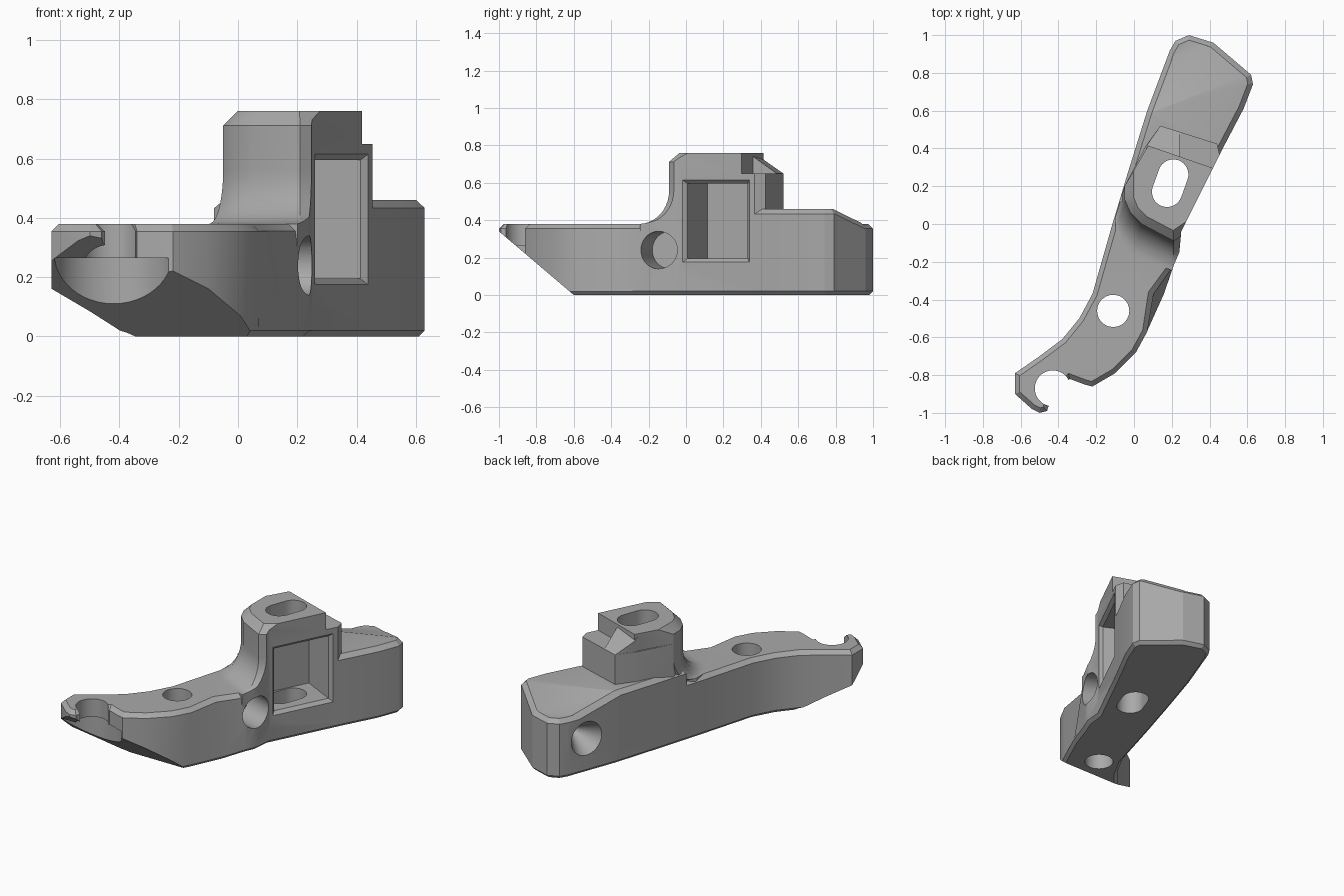
import bpy, bmesh, math
from mathutils import Vector

cube = bpy.data.objects.get("Cube")
if cube:
    bpy.data.objects.remove(cube)

grey = bpy.data.materials.new("mid_grey")
grey.use_nodes = True
grey.diffuse_color = (0.4, 0.4, 0.4, 1)
grey.node_tree.nodes["Principled BSDF"].inputs["Base Color"].default_value = (0.4, 0.4, 0.4, 1)


def to_object(name, bm):
    bmesh.ops.recalc_face_normals(bm, faces=bm.faces)
    mesh = bpy.data.meshes.new(name)
    bm.to_mesh(mesh)
    bm.free()
    mesh.materials.append(grey)
    obj = bpy.data.objects.new(name, mesh)
    bpy.context.collection.objects.link(obj)
    return obj


def loft(rings):
    """Closed solid through rings with equal point counts."""
    bm = bmesh.new()
    loops = [[bm.verts.new(p) for p in ring] for ring in rings]
    n = len(loops[0])
    for a, b in zip(loops, loops[1:]):
        for i in range(n):
            j = (i + 1) % n
            bm.faces.new((a[i], a[j], b[j], b[i]))
    bm.faces.new(loops[0][::-1])
    bm.faces.new(loops[-1])
    bmesh.ops.recalc_face_normals(bm, faces=bm.faces)
    return bm


def prism(outline, z0, z1):
    return loft([[(x, y, z) for x, y in outline] for z in (z0, z1)])


def chamfer(bm, z, size, keep=lambda p: True):
    edges = [e for e in bm.edges if all(abs(v.co.z - z) < 1e-4 for v in e.verts)
             and keep((e.verts[0].co + e.verts[1].co) / 2)]
    bmesh.ops.bevel(bm, geom=edges, offset=size, segments=1, affect='EDGES')


def slice_off(bm, point, normal):
    geom = bm.verts[:] + bm.edges[:] + bm.faces[:]
    bmesh.ops.bisect_plane(bm, geom=geom, plane_co=point, plane_no=normal, clear_outer=True)
    bmesh.ops.holes_fill(bm, edges=[e for e in bm.edges if e.is_boundary])


def combine(target, other, mode):
    mod = target.modifiers.new(mode, 'BOOLEAN')
    mod.operation, mod.object, mod.solver = mode, other, 'EXACT'
    bpy.context.view_layer.update()
    bpy.context.view_layer.objects.active = target
    bpy.ops.object.modifier_apply(modifier=mod.name)
    bpy.data.objects.remove(other)


def round_cutter(name, centre, axis, radius, depth, tip=None):
    bm = bmesh.new()
    bmesh.ops.create_cone(bm, cap_ends=True, segments=48, radius1=radius,
                          radius2=radius if tip is None else tip, depth=depth)
    obj = to_object(name, bm)
    rot = Vector(axis).to_track_quat('Z', 'Y').to_matrix().to_4x4()
    rot.translation = Vector(centre)
    obj.data.transform(rot)
    return obj


# Plan outline of the whole bracket
outline = [(-.63, -.79), (-.63, -.90), (-.54, -.98), (-.50, -1), (-.46, -.99), (-.455, -.97),
           (-.34, -.82), (-.26, -.85), (-.22, -.86), (-.10, -.79), (.01, -.68), (.07, -.57),
           (.16, -.37), (.21, -.22), (.24, -.15), (.25, -.04), (.47, .40), (.58, .61),
           (.63, .74), (.62, .79), (.42, .96), (.29, 1), (.22, .97), (.19, .92), (.07, .60),
           (-.03, .28), (-.12, -.02), (-.22, -.37), (-.29, -.50), (-.38, -.61), (-.50, -.70)]


# Body with chamfered rims, waist drawn in at the top, and sloped nose underside
bm = prism(outline, 0, .38)
for v in bm.verts:
    if v.co.z > .3 and .12 < v.co.x < .18 and -.4 < v.co.y < -.2:
        v.co.x -= .06
chamfer(bm, .38, .025)
chamfer(bm, 0, .02)
slice_off(bm, (0, -.6, 0), (0, -.85, -1))
bracket = to_object("bracket_body", bm)

# Tail block with falling roof
bm = prism(outline, .1, .46)
chamfer(bm, .46, .027)
slice_off(bm, (.17, .2, 0), (.33, -.94, 0))
crease, fall = Vector((.07, .58, 0)), Vector((-.37, .93, 0))
bmesh.ops.bisect_plane(bm, geom=bm.verts[:] + bm.edges[:] + bm.faces[:],
                       plane_co=crease, plane_no=fall)
for v in bm.verts:
    if v.co.z > .4:
        v.co.z -= .36 * max(0, (v.co - crease).dot(fall))
tail = to_object("tail_block", bm)

# Tower: shoulder, chamfered upper block and rear wedge
nose = [(.30, -.03), (.21, -.09), (.04, 0), (-.02, .06), (-.05, .13), (-.05, .20)]
tower = to_object("tower_shoulder", prism(nose + [(.06, .41), (.14, .52), (.44, .425), (.455, .36)], .1, .65))
bm = prism(nose + [(.075, .415), (.45, .285)], .1, .76)
chamfer(bm, .76, .048, lambda p: p.x < .27 and p.y < .27)
combine(tower, to_object("tower_top", bm), 'UNION')
wedge = [(.06, .38, .76), (.24, .33, .76), (.24, .485, .65), (.14, .52, .65), (.07, .42, .72)]
combine(tower, to_object("tower_wedge", loft([[(x, y, .5) for x, y, z in wedge], wedge])), 'UNION')

# Swept fillet at the foot of the tower
rings = []
for k in range(11):
    a = k / 10 * math.pi / 2
    reach, z = .16 * (1 - math.sin(a)), .56 - .18 * math.cos(a)
    ring = [(x - (.3 * reach if x < .1 else 0), y - reach, z) for x, y in nose]
    rings.append(ring + [(.06, .3, z), (.30, .2, z)])
rings.insert(0, [(x, y, .3) for x, y, z in rings[0]])
combine(tower, to_object("tower_fillet", loft(rings)), 'UNION')
combine(tower, to_object("outline_trim", prism(outline, -.1, 1)), 'INTERSECT')

combine(bracket, tail, 'UNION')
combine(bracket, tower, 'UNION')

# Side pocket, tapering slightly inward
along, out = Vector((.447, .894, 0)), Vector((.894, -.447, 0))
centre = Vector((.35, .16, .395))
rings = []
for depth, grow in ((.03, .02), (0, .02), (-.02, 0), (-.26, 0)):
    rings.append([centre + out * depth + along * s * (.18 + grow) + Vector((0, 0, t * (.2 + grow)))
                  for s, t in ((-1, -1), (1, -1), (1, 1), (-1, 1))])
combine(bracket, to_object("pocket_cutter", loft(rings)), 'DIFFERENCE')

# Vertical slot through the tower
slot = []
for (cx, cy), start in (((.175, .17), math.pi), ((.208, .262), 0)):
    for k in range(17):
        a = start + math.pi * k / 16 - .34
        slot.append((cx + .08 * math.cos(a), cy + .08 * math.sin(a)))
combine(bracket, to_object("slot_cutter", prism(slot, -.1, 1)), 'DIFFERENCE')

# Hook bite, wider relief below it, bolt holes and tail countersink
cuts = [("hook_cutter", (-.43, -.87, .3), (0, 0, 1), .095, 1, None),
        ("relief_cutter", (-.42, -.93, .015), (0, 0, 1), .2, .5, None),
        ("bolt_cutter", (-.11, -.46, .2), (0, 0, 1), .085, 1, None),
        ("side_cutter", (.23, -.145, .24), (.95, -.3, 0), .1, .4, None),
        ("cone_cutter", (.22, .772, .22), (.93, -.37, 0), .11, .17, .01)]
for cut in cuts:
    combine(bracket, round_cutter(*cut), 'DIFFERENCE')

bracket.name = "bracket"
bpy.ops.object.select_all(action='DESELECT')
bracket.select_set(True)
bpy.context.view_layer.objects.active = bracket
bpy.ops.object.shade_smooth_by_angle(angle=math.radians(22))
